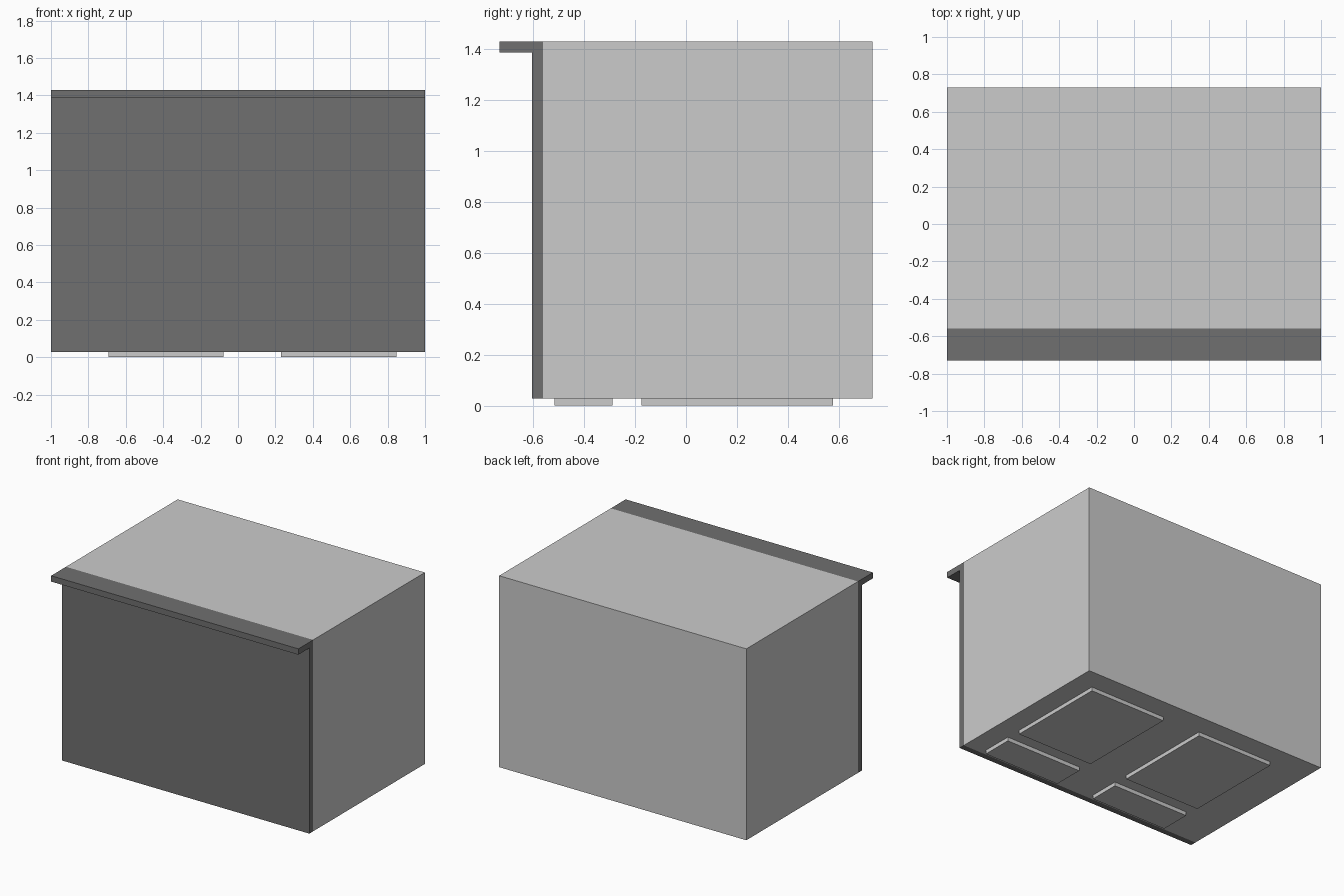
import bpy, bmesh

if "Cube" in bpy.data.objects:
    bpy.data.objects.remove(bpy.data.objects["Cube"])

X = 1.0                      # half width
Z0, Z1 = 0.028, 1.428        # underside and top of the cabinet
Y_LIP, Y_PANEL, Y_BODY, Y_BACK = -0.731, -0.604, -0.56, 0.731


def extrude_x(name, profile, x0, x1):
    """Extrude a closed (y, z) profile along x."""
    bm = bmesh.new()
    face = bm.faces.new([bm.verts.new((x0, y, z)) for y, z in profile])
    ret = bmesh.ops.extrude_face_region(bm, geom=[face])
    verts = [g for g in ret["geom"] if isinstance(g, bmesh.types.BMVert)]
    bmesh.ops.translate(bm, verts=verts, vec=(x1 - x0, 0, 0))
    bmesh.ops.recalc_face_normals(bm, faces=bm.faces)
    mesh = bpy.data.meshes.new(name)
    bm.to_mesh(mesh)
    bm.free()
    obj = bpy.data.objects.new(name, mesh)
    bpy.context.collection.objects.link(obj)
    return obj


def box(name, x0, x1, y0, y1, z0, z1):
    return extrude_x(name, [(y0, z0), (y1, z0), (y1, z1), (y0, z1)], x0, x1)


# Cabinet body
box("cabinet_body", -X, X, Y_BODY, Y_BACK, Z0, Z1)

# Dark front panel with overhanging top lip
lip_z = Z1 - 0.043
panel = extrude_x("front_panel", [
    (Y_BODY, Z0), (Y_BODY, Z1), (Y_LIP, Z1),
    (Y_LIP, lip_z), (Y_PANEL, lip_z), (Y_PANEL, Z0)], -X, X)
dark = bpy.data.materials.new("dark_grey")
dark.diffuse_color = (0.16, 0.16, 0.16, 1)
dark.use_nodes = True
dark.node_tree.nodes["Principled BSDF"].inputs["Base Color"].default_value = dark.diffuse_color
panel.data.materials.append(dark)

# Raised pads on the underside, a short and a long one on each side
for side, x0, x1 in (("left", -0.693, -0.078), ("right", 0.23, 0.847)):
    for place, y0, y1 in (("front", -0.516, -0.289), ("rear", -0.174, 0.576)):
        box(f"{place}_{side}_foot_pad", x0, x1, y0, y1, 0.0, Z0)
